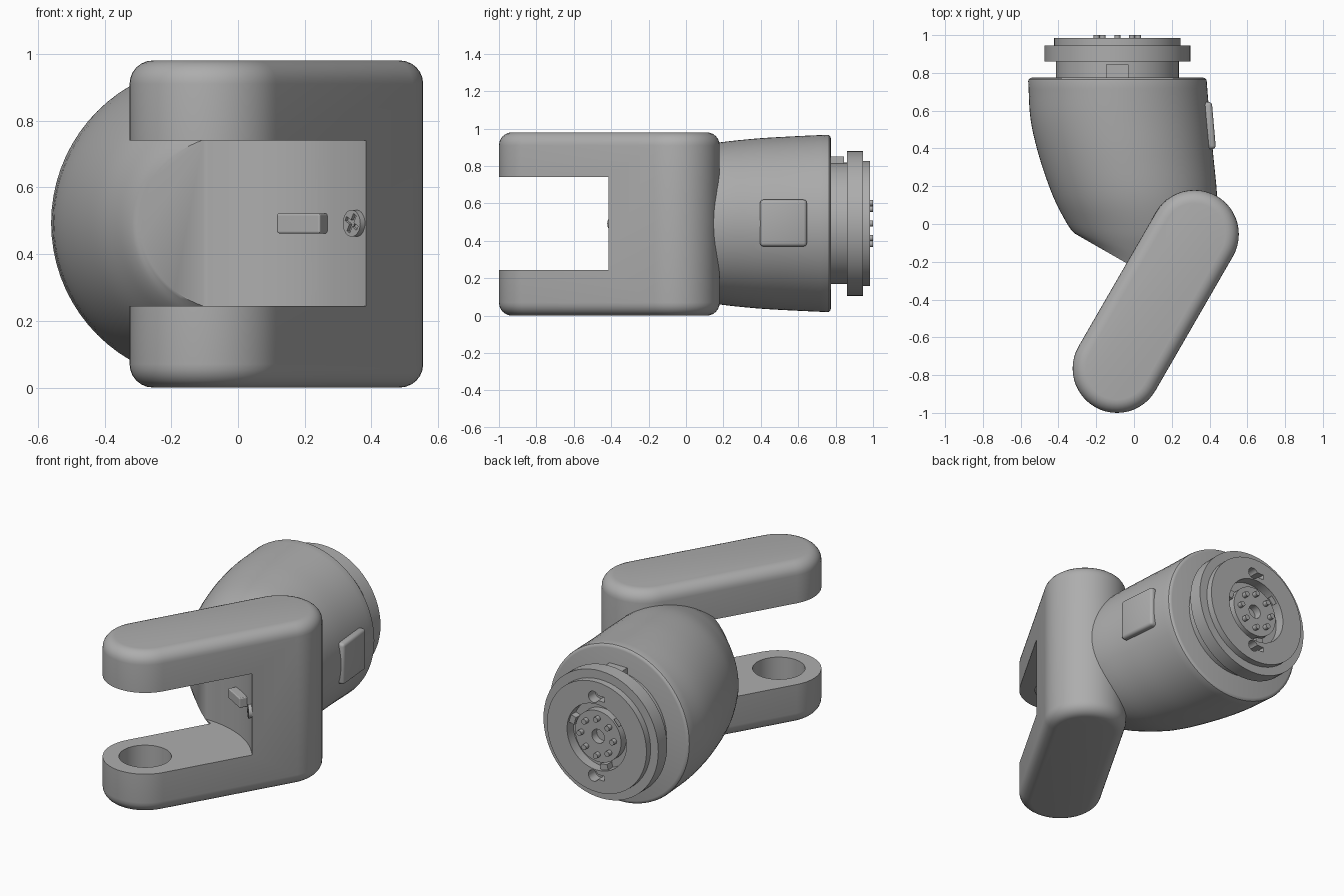
import bpy, bmesh, math
from mathutils import Vector, Matrix

if "Cube" in bpy.data.objects:
    bpy.data.objects.remove(bpy.data.objects["Cube"])

GREY = (0.42, 0.42, 0.42, 1)
mat = bpy.data.materials.new("plain grey")
mat.use_nodes = True
mat.diffuse_color = GREY
mat.node_tree.nodes["Principled BSDF"].inputs["Base Color"].default_value = GREY

ANGLE = math.radians(60)                      # direction of the fork arms
ALONG = Vector((math.cos(ANGLE), math.sin(ANGLE), 0))
ACROSS = Vector((ALONG.y, -ALONG.x, 0))
PIVOT = Vector((-0.09, -0.765, 0))            # axis of the fork holes
ARM_R, ARM_LEN, HEIGHT = 0.235, 0.82, 0.98
HUB = Vector((-0.088, 0, 0.493))              # axis of the round coupling
BACK = Matrix.Rotation(-math.pi / 2, 3, "X")  # turns z into +y


def make(name, bm):
    bmesh.ops.recalc_face_normals(bm, faces=bm.faces)
    mesh = bpy.data.meshes.new(name)
    bm.to_mesh(mesh)
    bm.free()
    mesh.materials.append(mat)
    ob = bpy.data.objects.new(name, mesh)
    bpy.context.collection.objects.link(ob)
    return ob


def activate(ob):
    bpy.ops.object.select_all(action="DESELECT")
    ob.select_set(True)
    bpy.context.view_layer.objects.active = ob


def smooth(ob, degrees=32):
    activate(ob)
    bpy.ops.object.shade_smooth_by_angle(angle=math.radians(degrees))


def cut(ob, cutters):
    activate(ob)
    for c in cutters:
        c.hide_render = True
        mod = ob.modifiers.new("cut", "BOOLEAN")
        mod.operation, mod.solver, mod.object = "DIFFERENCE", "EXACT", c
        bpy.ops.object.modifier_apply(modifier=mod.name)


def discard(objects):
    for ob in objects:
        bpy.data.objects.remove(ob)


def cylinder(name, centre, radius, depth, turn=None, segments=32):
    bm = bmesh.new()
    m = Matrix.Translation(centre) @ (turn.to_4x4() if turn else Matrix())
    bmesh.ops.create_cone(bm, cap_ends=True, segments=segments, radius1=radius,
                          radius2=radius, depth=depth, matrix=m)
    return make(name, bm)


def box(name, centre, size, turn=None, bevel=0):
    bm = bmesh.new()
    m = Matrix.Translation(centre) @ (turn.to_4x4() if turn else Matrix())
    bmesh.ops.create_cube(bm, size=1, matrix=m @ Matrix.Diagonal((*size, 1)))
    if bevel:
        bmesh.ops.bevel(bm, geom=bm.edges[:], offset=bevel, segments=3,
                        profile=0.5, affect="EDGES")
    return make(name, bm)


def skin(name, rings):
    """Join equal rings of points into a closed skin."""
    bm = bmesh.new()
    rows = [[bm.verts.new(p) for p in ring] for ring in rings]
    n = len(rows[0])
    for a, b in zip(rows, rows[1:]):
        for i in range(n):
            j = (i + 1) % n
            bm.faces.new((a[i], a[j], b[j], b[i]))
    bm.faces.new(rows[0])
    bm.faces.new(rows[-1])
    return make(name, bm)


# Fork: stadium outline with rounded top and bottom rims
def stadium(radius, z, steps=24):
    ring = []
    for end, start in ((PIVOT + ALONG * ARM_LEN, 0), (PIVOT, math.pi)):
        for i in range(steps + 1):
            a = start + math.pi * i / steps
            p = end + (ACROSS * math.cos(a) + ALONG * math.sin(a)) * radius
            ring.append((p.x, p.y, z))
    return ring


rim = 0.07
arc = [(rim * (1 - math.sin(i * math.pi / 12)), rim * (1 - math.cos(i * math.pi / 12)))
       for i in range(7)]
low = [stadium(ARM_R - inset, z) for inset, z in arc]
high = [stadium(ARM_R - inset, HEIGHT - z) for inset, z in reversed(arc)]
fork = skin("fork", low + high)

# Elbow body: elliptical sections from the round rim to the fork
# each station: left x, y, right x, y, half height
stations = [(-0.56, 0.755, 0.385, 0.755, 0.474), (-0.547, 0.55, 0.40, 0.57, 0.465),
            (-0.50, 0.35, 0.42, 0.36, 0.452), (-0.43, 0.15, 0.44, 0.12, 0.425),
            (-0.365, 0.02, 0.42, -0.10, 0.37), (-0.325, -0.04, 0.35, -0.24, 0.32),
            (-0.292, -0.063, 0.28, -0.39, 0.265)]


def spline(points, steps=5):
    pts = [Vector(p) for p in points]
    pts = [2 * pts[0] - pts[1]] + pts + [2 * pts[-1] - pts[-2]]
    out = []
    for a, b, c, d in zip(pts, pts[1:], pts[2:], pts[3:]):
        for i in range(steps):
            t = i / steps
            out.append(b + (c - a) * (t / 2) + (2 * a - 5 * b + 4 * c - d) * (t * t / 2)
                       + (3 * b - a - 3 * c + d) * (t ** 3 / 2))
    return out + [pts[-2]]


def section(s, n=72):
    left, right = Vector((s[0], s[1], HUB.z)), Vector((s[2], s[3], HUB.z))
    mid, half = (left + right) / 2, (right - left) / 2
    return [mid + half * math.cos(2 * math.pi * i / n)
            + Vector((0, 0, s[4] * math.sin(2 * math.pi * i / n))) for i in range(n)]


lip = [(-0.56 + e, y, 0.385 - e, y, 0.474 - e)
       for e, y in ((0.02, 0.775), (0.009, 0.772), (0.002, 0.765))]
body = skin("elbow_body", [section(s) for s in lip + spline(stations)])

# Fork gap is swept about the hole axis; blind holes open into the gap
gap = cylinder("gap_cutter", PIVOT + Vector((0, 0, 0.4925)), 0.59, 0.495, segments=128)
bore = cylinder("bore_cutter", PIVOT + Vector((0, 0, HEIGHT / 2)), 0.145, 0.84, segments=48)
cut(fork, [gap, bore])
cut(body, [gap])
discard([gap, bore])
smooth(fork)
smooth(body)

# Coupling: one lathed profile of radius and y, with a recessed socket
profile = [(0.325, 0.75), (0.325, 0.86), (0.387, 0.86), (0.387, 0.945), (0.335, 0.945),
           (0.335, 0.985), (0.2, 0.985), (0.2, 0.925), (0.155, 0.925), (0.155, 0.972),
           (0.042, 0.972), (0.042, 0.925)]


def around(radius, y, a):
    return Vector((HUB.x + radius * math.cos(a), y, HUB.z + radius * math.sin(a)))


coupling = skin("coupling", [[around(r, y, 2 * math.pi * i / 64) for i in range(64)]
                             for r, y in profile])
keyholes = []
for side in (1, -1):
    spot = HUB + Vector((0.022, 0.97, 0.24 * side))
    keyholes.append(cylinder("keyhole_cutter", spot, 0.034, 0.1, BACK))
    keyholes.append(box("slot_cutter", spot + Vector((-0.04, 0, 0)), (0.07, 0.1, 0.03)))
cut(coupling, keyholes)
discard(keyholes)
smooth(coupling)

# Contact pins in a circle, and keys in the socket
for i in range(8):
    smooth(cylinder(f"contact_pin_{i + 1}", around(0.11, 0.98, i * math.pi / 4),
                    0.016, 0.04, BACK, 16))
for i, a in enumerate((0.3, 2.4, 4.5)):
    box(f"socket_key_{i + 1}", around(0.185, 0.94, a), (0.04, 0.06, 0.05),
        Matrix.Rotation(-a, 3, "Y"))
box("index_block", HUB + Vector((0, 0.80, 0.315)), (0.12, 0.09, 0.085))

# Side pad on the elbow, leaning with the wall
smooth(box("side_pad", (0.388, 0.52, 0.495), (0.07, 0.25, 0.25),
           Matrix.Rotation(math.radians(5), 3, "Z"), 0.018))

# Latch and cross-head screw on the curved inner wall of the fork
facing = Matrix.Rotation(ANGLE, 3, "Z")
box("latch", PIVOT + ALONG * 0.575 + Vector((0, 0, 0.492)), (0.07, 0.15, 0.06), facing, 0.006)
a = math.radians(41)
spot = PIVOT + Vector((math.cos(a), math.sin(a), 0)) * 0.585 + Vector((0, 0, 0.492))
turn = Matrix.Rotation(a, 3, "Z")
screw = cylinder("screw", spot, 0.04, 0.03, turn @ Matrix.Rotation(math.pi / 2, 3, "Y"))
cross = [box("cross_cutter", spot - turn @ Vector((0.015, 0, 0)), (0.02, 0.06, 0.014),
             turn @ Matrix.Rotation(math.radians(d), 3, "X")) for d in (30, 120)]
cut(screw, cross)
discard(cross)
smooth(screw)
